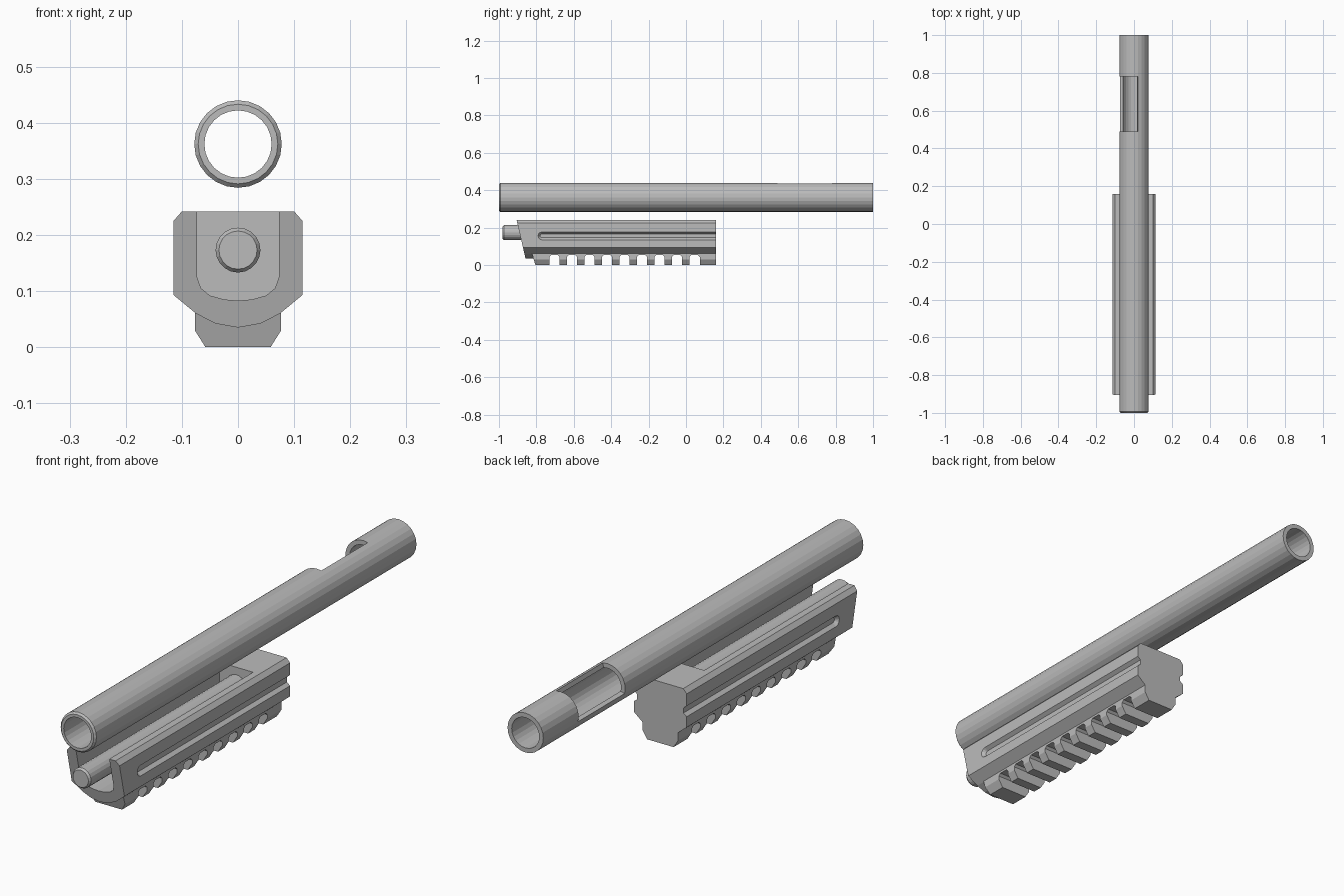
import bpy, bmesh
from math import sin, cos, pi, radians

cube = bpy.data.objects.get("Cube")
if cube:
    bpy.data.objects.remove(cube, do_unlink=True)

GREY = (0.5, 0.5, 0.5, 1)
steel = bpy.data.materials.new("plain_grey")
steel.use_nodes = True
steel.diffuse_color = GREY
steel.node_tree.nodes["Principled BSDF"].inputs["Base Color"].default_value = GREY


def loft(name, *shells, ring=False):
    """Each shell is a list of equal point loops, skinned and capped (or closed into a ring)."""
    bm = bmesh.new()
    for loops in shells:
        rows = [[bm.verts.new(p) for p in loop] for loop in loops]
        n = len(rows[0])
        pairs = list(zip(rows, rows[1:]))
        if ring:
            pairs.append((rows[-1], rows[0]))
        else:
            bm.faces.new(rows[0])
            bm.faces.new(rows[-1])
        for a, b in pairs:
            for i in range(n):
                j = (i + 1) % n
                bm.faces.new((a[i], a[j], b[j], b[i]))
    bmesh.ops.recalc_face_normals(bm, faces=bm.faces)
    mesh = bpy.data.meshes.new(name)
    bm.to_mesh(mesh)
    bm.free()
    mesh.materials.append(steel)
    obj = bpy.data.objects.new(name, mesh)
    bpy.context.collection.objects.link(obj)
    return obj


def mirrored(half):
    """Complete a symmetric x-z outline from its right half."""
    return half + [(-x, z) for x, z in reversed(half) if x > 0]


def along_y(outline, y, lean=0.0, base=0.0):
    return [(x, y - lean * (z - base), z) for x, z in outline]


def circle(r, y, z, sides):
    return [(r * cos(2 * pi * i / sides), y, z + r * sin(2 * pi * i / sides))
            for i in range(sides)]


def cut(target, cutter):
    cutter.hide_render = True
    mod = target.modifiers.new("cut", 'BOOLEAN')
    mod.operation = 'DIFFERENCE'
    mod.solver = 'EXACT'
    mod.object = cutter
    bpy.context.view_layer.objects.active = target
    bpy.ops.object.modifier_apply(modifier=mod.name)


# Hollow tube with a chamfered front rim
AXIS = 0.362
barrel = loft("barrel_tube", [circle(r, y, AXIS, 24) for r, y in
              ((0.078, 1), (0.078, -0.993), (0.071, -1), (0.06, -1), (0.06, 1))], ring=True)

# Side opening near the rear of the tube
wedge = [(0, AXIS)] + [(0.2 * cos(radians(a)), AXIS + 0.2 * sin(radians(a)))
                       for a in range(75, 196, 30)]
port = loft("port_cutter", [along_y(wedge, 0.49), along_y(wedge, 0.78)])
cut(barrel, port)

# Lower housing with a slanted front
REAR = 0.16
shell = mirrored([(0, 0.035), (0.04, 0.042), (0.075, 0.06), (0.115, 0.093),
                  (0.115, 0.225), (0.1, 0.242)])
housing = loft("housing", [along_y(shell, -0.858, 0.232, 0.035), along_y(shell, REAR)])

# Open channel along the housing
trough = mirrored([(0, 0.083), (0.025, 0.085), (0.05, 0.092), (0.066, 0.105),
                   (0.073, 0.125), (0.073, 0.3)])
channel = loft("channel_cutter", [along_y(trough, -1.2), along_y(trough, -0.01)])
cut(housing, channel)


# Bevelled side grooves, rounded at the front and open at the rear
def groove_loop(x, r):
    arc = [radians(90 + 30 * i) for i in range(7)]
    pts = [(-0.77 + r * cos(a), 0.156 + r * sin(a)) for a in arc]
    pts += [(REAR + 0.1, 0.156 - r), (REAR + 0.1, 0.156 + r)]
    return [(x, y, z) for y, z in pts]


grooves = loft("groove_cutter", *[[groove_loop(s * 0.125, 0.029), groove_loop(s * 0.101, 0.01)]
                                  for s in (-1, 1)])
cut(housing, grooves)

# Accessory rail under the housing
rail_shape = mirrored([(0.058, 0), (0.077, 0.03), (0.077, 0.062), (0.04, 0.065)])
rail = loft("rail", [along_y(rail_shape, -0.805, 0.3), along_y(rail_shape, REAR)])


# Cross slots in the rail
def slot_loop(x, y):
    half = [(0.027, -0.05), (0.027, 0.044), (0.018, 0.053)]
    return [(x, y + dy, z) for dy, z in mirrored(half)]


slots = loft("slot_cutter", *[[slot_loop(s, -0.703 + 0.0937 * i) for s in (-0.2, 0.2)]
                              for i in range(9)])
cut(rail, slots)
cut(housing, slots)

# Guide rod lying in the channel
loft("guide_rod", [circle(r, y, 0.173, 20) for r, y in
                   ((0.034, -0.98), (0.04, -0.972), (0.04, 0.0))])

for cutter in (port, channel, grooves, slots):
    bpy.data.objects.remove(cutter, do_unlink=True)
